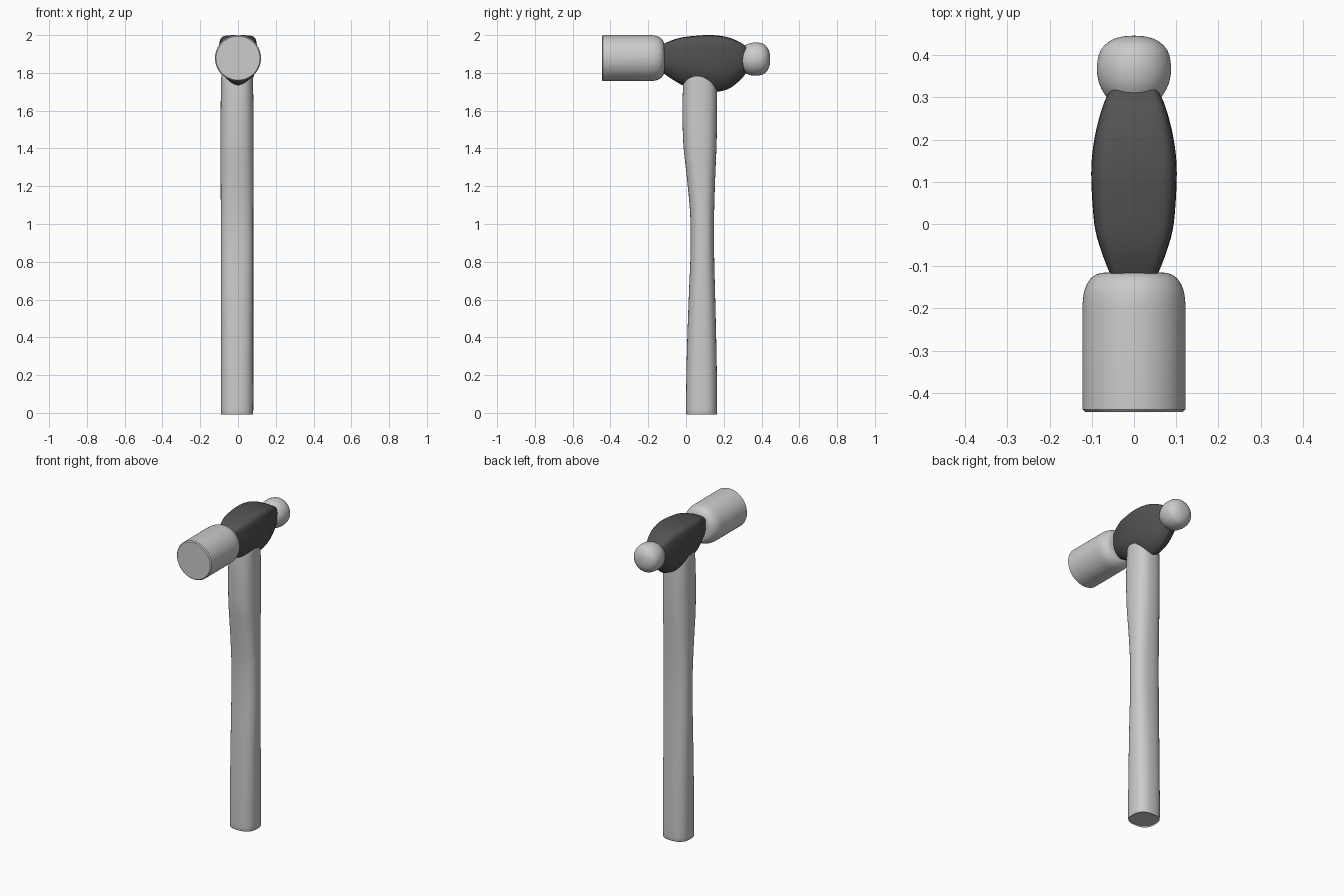
import bpy, bmesh, math
from mathutils import Vector

if "Cube" in bpy.data.objects:
    bpy.data.objects.remove(bpy.data.objects["Cube"])


def material(name, v):
    m = bpy.data.materials.new(name)
    m.diffuse_color = (v, v, v, 1)
    m.use_nodes = True
    m.node_tree.nodes["Principled BSDF"].inputs["Base Color"].default_value = m.diffuse_color
    return m


LIGHT = material("light grey", 0.6)
DARK = material("dark grey", 0.085)


def smooth_rows(rows, steps):
    # Catmull-Rom interpolation of rows of numbers
    out = []
    n = len(rows)
    for i in range(n - 1):
        a, b, c, d = rows[max(i - 1, 0)], rows[i], rows[i + 1], rows[min(i + 2, n - 1)]
        for k in range(steps):
            t = k / steps
            out.append([0.5 * (2 * q + (r - p) * t + (2 * p - 5 * q + 4 * r - s) * t * t
                               + (3 * q - p - 3 * r + s) * t ** 3)
                        for p, q, r, s in zip(a, b, c, d)])
    out.append(list(rows[-1]))
    return out


def loft(name, rings, mat, angle=40):
    bm = bmesh.new()
    vr = [[bm.verts.new(p) for p in ring] for ring in rings]
    n = len(vr[0])
    for a, b in zip(vr, vr[1:]):
        for i in range(n):
            j = (i + 1) % n
            bm.faces.new((a[i], a[j], b[j], b[i]))
    bm.faces.new(vr[0])
    bm.faces.new(vr[-1])
    bmesh.ops.recalc_face_normals(bm, faces=bm.faces)
    me = bpy.data.meshes.new(name)
    bm.to_mesh(me)
    bm.free()
    me.materials.append(mat)
    ob = bpy.data.objects.new(name, me)
    bpy.context.collection.objects.link(ob)
    bpy.ops.object.select_all(action='DESELECT')
    ob.select_set(True)
    bpy.context.view_layer.objects.active = ob
    bpy.ops.object.shade_smooth_by_angle(angle=math.radians(angle))
    return ob


def lathe_y(name, profile, zc, mat, n=64):
    # profile of (y, radius) turned about the y direction
    rings = [[Vector((r * math.cos(2 * math.pi * i / n), y, zc + r * math.sin(2 * math.pi * i / n)))
              for i in range(n)] for y, r in profile]
    return loft(name, rings, mat)


def power(v, e):
    return math.copysign(abs(v) ** e, v)


# Handle: z, front y, back y, half width
handle_rows = [(0, 0.004, 0.160, 0.082), (0.02, 0.0, 0.165, 0.086), (0.3, 0.004, 0.162, 0.086),
               (0.6, 0.014, 0.155, 0.086), (0.85, 0.024, 0.149, 0.086), (1.05, 0.022, 0.149, 0.086),
               (1.25, 0.004, 0.155, 0.087), (1.42, -0.014, 0.162, 0.088), (1.6, -0.019, 0.165, 0.087),
               (1.72, -0.016, 0.164, 0.085), (1.78, -0.010, 0.158, 0.083), (1.84, 0.01, 0.14, 0.07)]
rings = []
for z, y0, y1, w in smooth_rows(handle_rows, 4):
    ring = []
    for i in range(48):
        a = 2 * math.pi * i / 48
        ring.append(Vector((-0.005 + w * power(math.cos(a), 0.8),
                            (y0 + y1) / 2 + (y1 - y0) / 2 * power(math.sin(a), 0.8), z)))
    rings.append(ring)
loft("handle", rings, LIGHT)

# Head body: y, bottom z, top z, half width
body_rows = [(-0.13, 1.805, 1.945, 0.05), (-0.115, 1.795, 1.955, 0.058), (-0.06, 1.758, 1.978, 0.079),
             (0.0, 1.728, 1.991, 0.094), (0.1, 1.704, 2.0, 0.101), (0.165, 1.700, 1.998, 0.099),
             (0.23, 1.718, 1.986, 0.088), (0.29, 1.765, 1.96, 0.070), (0.322, 1.805, 1.935, 0.052)]
# Half cross-section: fraction of half width, fraction of height
half = smooth_rows([(0, 0), (0.33, 0.05), (0.64, 0.16), (0.86, 0.31), (0.97, 0.5), (1, 0.7),
                    (0.97, 0.87), (0.86, 0.955), (0.6, 0.99), (0, 1)], 3)
section = half + [(-x, z) for x, z in reversed(half[1:-1])]
rings = [[Vector((w * sx, y, b + (t - b) * sz)) for sx, sz in section]
         for y, b, t, w in smooth_rows(body_rows, 4)]
loft("head_body", rings, DARK)

# Striking face: cylinder with rounded shoulder
shoulder = smooth_rows([(-0.19, 0.122), (-0.16, 0.118), (-0.135, 0.107), (-0.12, 0.09), (-0.115, 0.07)], 4)
lathe_y("striking_face", [(-0.445, 0.116), (-0.439, 0.122)] + shoulder, 1.878, LIGHT)

# Rounded peen ball
ball = smooth_rows([(0.27, 0.03), (0.285, 0.048), (0.305, 0.068), (0.335, 0.083), (0.37, 0.088),
                    (0.405, 0.082), (0.425, 0.068), (0.437, 0.05), (0.444, 0.028), (0.446, 0.004)], 4)
lathe_y("peen_ball", ball, 1.873, LIGHT)
